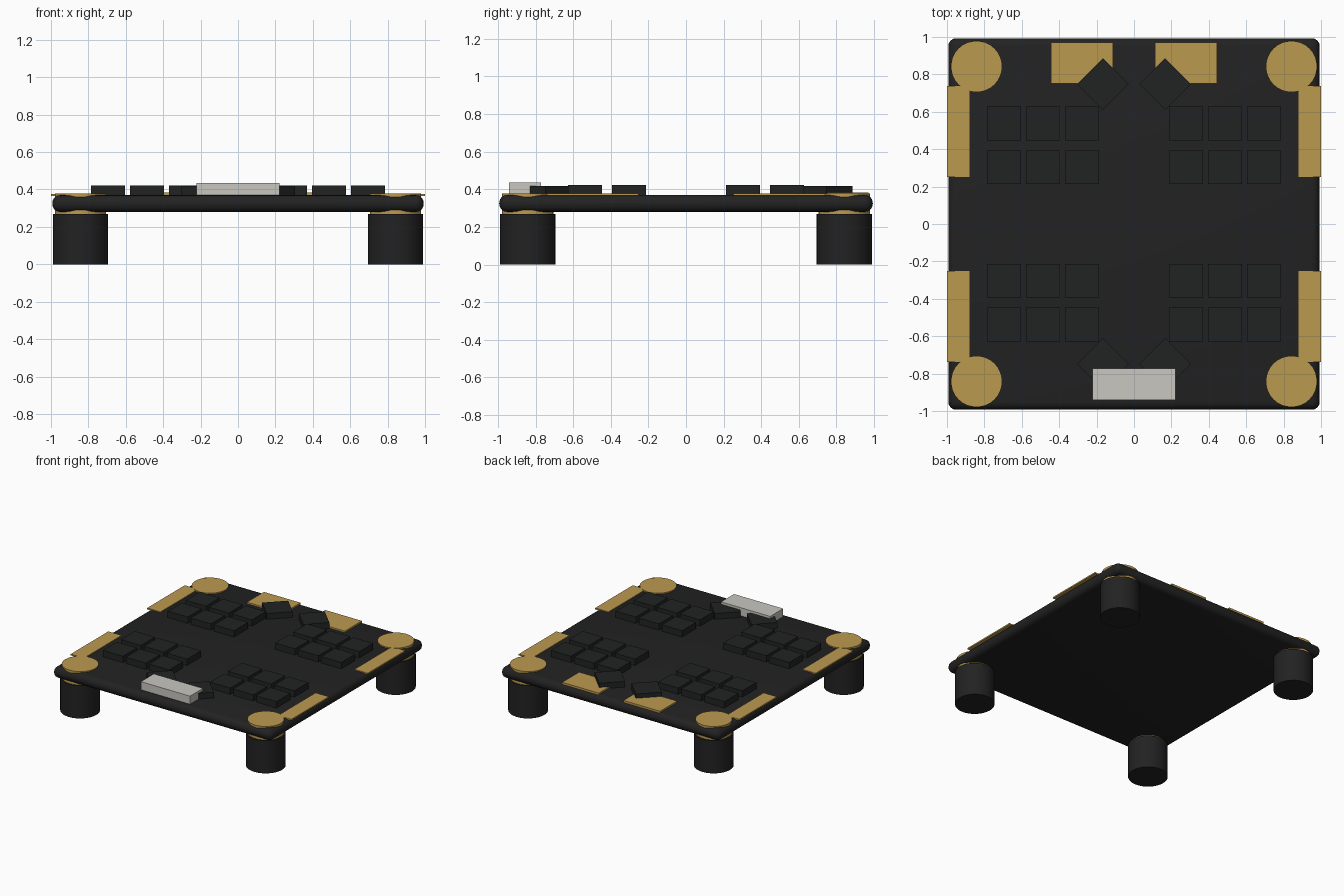
import bpy
import math

default = bpy.data.objects.get("Cube")
if default:
    bpy.data.objects.remove(default, do_unlink=True)


def material(name, rgb):
    m = bpy.data.materials.new(name)
    m.use_nodes = True
    m.diffuse_color = (*rgb, 1)
    m.node_tree.nodes["Principled BSDF"].inputs["Base Color"].default_value = (*rgb, 1)
    return m


board_black = material("board black", (0.016, 0.016, 0.016))
chip_black = material("chip black", (0.015, 0.0165, 0.0165))
gold = material("gold", (0.5, 0.32, 0.08))
silver = material("light grey", (0.58, 0.57, 0.53))


def finish(obj, name, mat, bevel=0, segments=1):
    obj.name = name
    obj.data.materials.append(mat)
    if bevel:
        mod = obj.modifiers.new("Rounded edges", 'BEVEL')
        mod.width = bevel
        mod.segments = segments
    return obj


def box(name, mat, x, y, z0, z1, sx, sy, turn=0, bevel=0, segments=1):
    bpy.ops.mesh.primitive_cube_add(size=1, location=(x, y, (z0 + z1) / 2),
                                    rotation=(0, 0, math.radians(turn)))
    obj = bpy.context.object
    obj.scale = (sx, sy, z1 - z0)
    bpy.ops.object.transform_apply(location=False, rotation=False, scale=True)
    return finish(obj, name, mat, bevel, segments)


def cylinder(name, mat, x, y, z0, z1, radius):
    bpy.ops.mesh.primitive_cylinder_add(vertices=32, radius=radius, depth=z1 - z0,
                                        location=(x, y, (z0 + z1) / 2))
    bpy.ops.object.shade_smooth_by_angle()
    return finish(bpy.context.object, name, mat)


# Circuit board with rounded rim
TOP = 0.37
board = box("board", board_black, 0, 0, 0.28, TOP, 1.986, 1.986, bevel=0.042, segments=4)
bpy.ops.object.modifier_apply(modifier="Rounded edges")
bpy.ops.object.shade_smooth_by_angle()

for sx, side in ((-1, "right"), (1, "left")):
    for sy, end in ((-1, "front"), (1, "back")):
        tag = f"{end}_{side}"
        # Corner mounts: gold ring through the board, standoff below
        cylinder(f"mount_pad_{tag}", gold, sx * 0.842, sy * 0.842, 0.269, 0.379, 0.137)
        cylinder(f"standoff_{tag}", board_black, sx * 0.842, sy * 0.842, 0, 0.269, 0.148)

        # Long solder pad overhanging the side
        box(f"side_pad_{tag}", gold, sx * 0.94, sy * 0.495, 0.366, 0.377, 0.12, 0.487)

        # Transistor grid
        for i, x in enumerate((0.277, 0.487, 0.696)):
            for j, y in enumerate((0.304, 0.537)):
                box(f"transistor_{tag}_{i}_{j}", chip_black, sx * x, sy * y,
                    TOP - 0.01, 0.422, 0.182, 0.18)

        # Diagonal driver chip
        box(f"driver_chip_{tag}", chip_black, sx * 0.166, sy * 0.748,
            TOP - 0.01, 0.417, 0.196, 0.196, turn=45)

    # Battery pad at the back
    box(f"battery_pad_{side}", gold, sx * 0.278, 0.86, 0.366, 0.383, 0.332, 0.22)

# Plug socket at the front
box("socket", silver, 0, -0.856, TOP - 0.005, 0.436, 0.446, 0.168)
